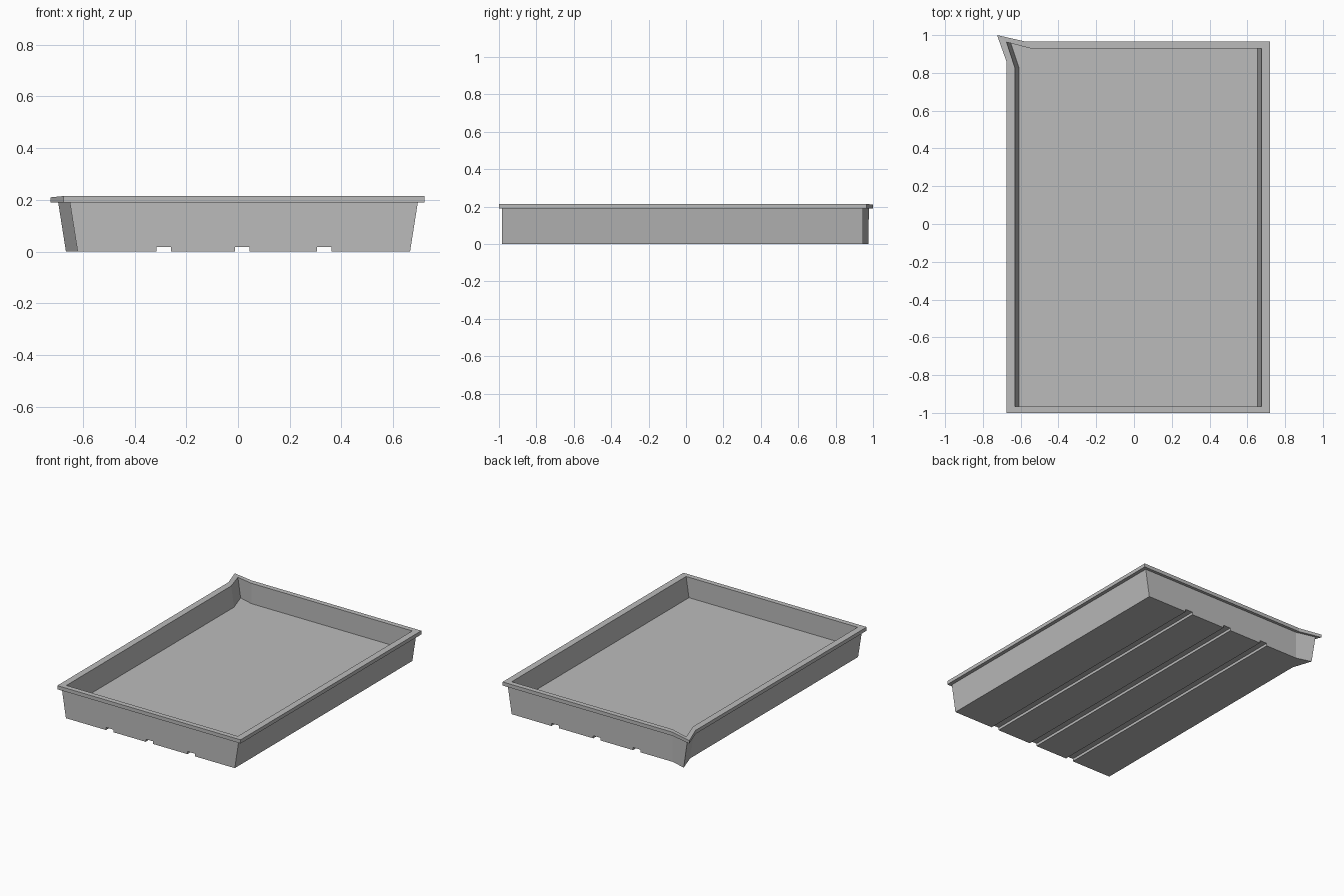
import bpy
import bmesh

cube = bpy.data.objects.get("Cube")
if cube:
    bpy.data.objects.remove(cube, do_unlink=True)

# Single grey material
grey = bpy.data.materials.new("grey plastic")
grey.use_nodes = True
colour = (0.5, 0.5, 0.5, 1)
grey.diffuse_color = colour
grey.node_tree.nodes["Principled BSDF"].inputs["Base Color"].default_value = colour


def make_object(name, bm):
    bmesh.ops.recalc_face_normals(bm, faces=bm.faces[:])
    mesh = bpy.data.meshes.new(name)
    bm.to_mesh(mesh)
    bm.free()
    mesh.materials.append(grey)
    obj = bpy.data.objects.new(name, mesh)
    bpy.context.collection.objects.link(obj)
    return obj


def outline(bm, left, right, front, back, knee_x, knee_y, tip, z, tip_z=None):
    """Rectangle whose back corner at -x is drawn out into a pouring spout."""
    tip_z = z if tip_z is None else tip_z
    points = [(left, front, z), (right, front, z), (right, back, z),
              (knee_x, back, z), (*tip, tip_z), (left, knee_y, z)]
    return [bm.verts.new(p) for p in points]


# Tray shell: outer wall, overhanging rim, inner wall and raised floor
bm = bmesh.new()
loops = [
    outline(bm, -0.62, 0.665, -0.985, 0.945, -0.56, 0.84, (-0.665, 0.975), 0),
    outline(bm, -0.65, 0.695, -0.985, 0.945, -0.56, 0.84, (-0.695, 0.978), 0.19),
    outline(bm, -0.675, 0.72, -1, 0.965, -0.57, 0.86, (-0.725, 1), 0.19),
    outline(bm, -0.675, 0.72, -1, 0.965, -0.57, 0.86, (-0.725, 1), 0.215, 0.21),
    outline(bm, -0.63, 0.675, -0.965, 0.93, -0.55, 0.825, (-0.675, 0.963), 0.215, 0.21),
    outline(bm, -0.608, 0.653, -0.965, 0.93, -0.55, 0.825, (-0.653, 0.961), 0.075),
]
for lower, upper in zip(loops, loops[1:]):
    for i in range(len(lower)):
        j = (i + 1) % len(lower)
        bm.faces.new((lower[i], lower[j], upper[j], upper[i]))
bm.faces.new(loops[0])
bm.faces.new(loops[-1])
tray = make_object("tray", bm)

# Three drainage grooves along the underside
bm = bmesh.new()
for x in (-0.287, 0.016, 0.333):
    ends = []
    for y in (-1.2, 1.2):
        ends.append([bm.verts.new((x + dx, y, z)) for dx, z in
                     ((-0.03, -0.05), (0.03, -0.05), (0.028, 0.018), (-0.028, 0.018))])
    near, far = ends
    bm.faces.new(near)
    bm.faces.new(far)
    for i in range(4):
        j = (i + 1) % 4
        bm.faces.new((near[i], near[j], far[j], far[i]))
cutter = make_object("groove_cutter", bm)
cutter.hide_render = True

cut = tray.modifiers.new("grooves", "BOOLEAN")
cut.operation = "DIFFERENCE"
cut.solver = "EXACT"
cut.object = cutter

# Bake the grooves into the tray and discard the cutter
depsgraph = bpy.context.evaluated_depsgraph_get()
baked = bpy.data.meshes.new_from_object(tray.evaluated_get(depsgraph))
tray.modifiers.clear()
tray.data = baked
bpy.data.objects.remove(cutter, do_unlink=True)
